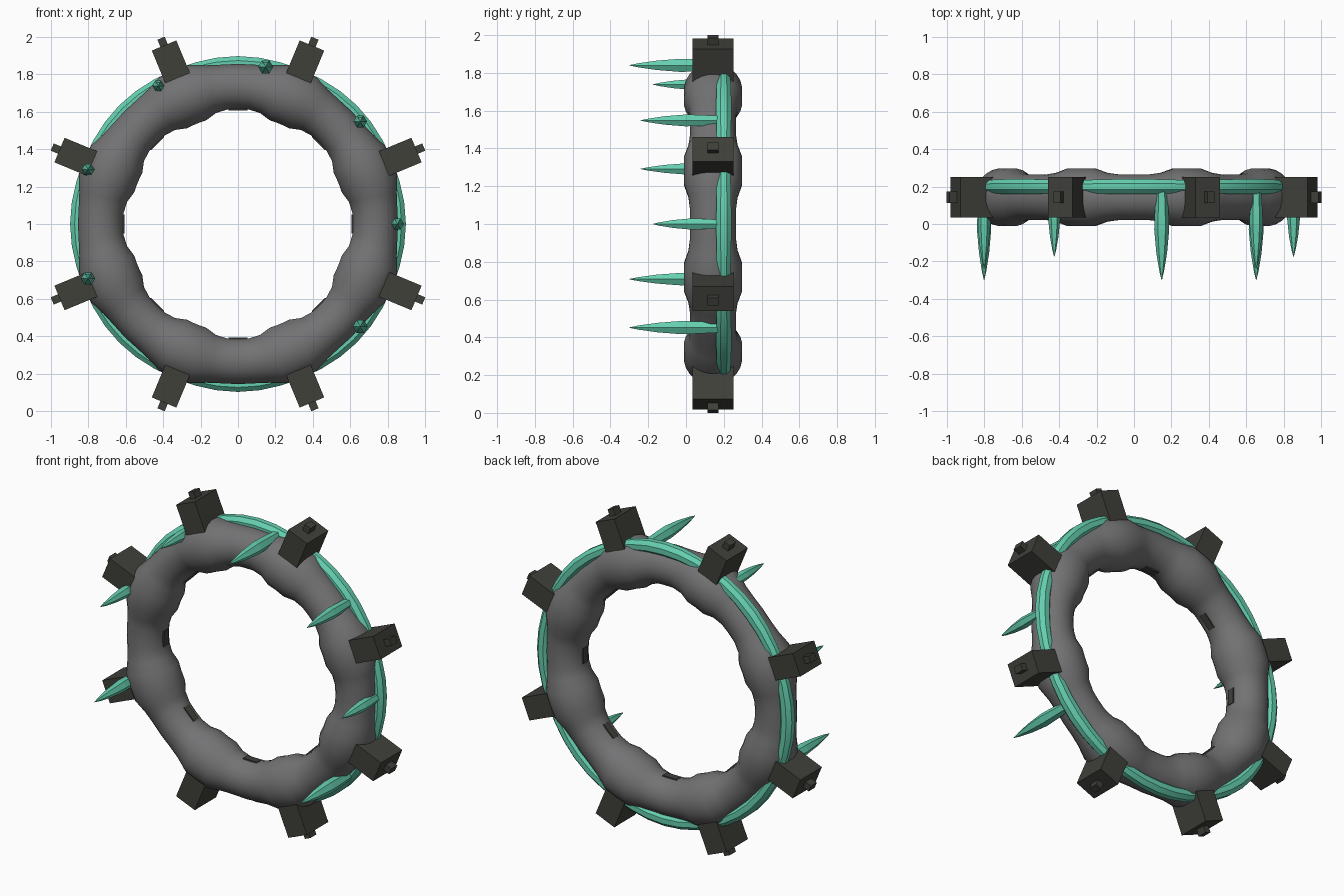
import bpy, bmesh, math
from mathutils import Matrix, Vector

cube = bpy.data.objects.get("Cube")
if cube:
    bpy.data.objects.remove(cube, do_unlink=True)

CENTRE = Vector((0, 0.143, 1))


def material(name, rgb):
    m = bpy.data.materials.new(name)
    m.use_nodes = True
    m.diffuse_color = (*rgb, 1)
    m.node_tree.nodes["Principled BSDF"].inputs["Base Color"].default_value = (*rgb, 1)
    return m


GREY = material("stone grey", (0.17, 0.17, 0.175))
DARK = material("dark metal", (0.05, 0.05, 0.042))
GREEN = material("mint green", (0.13, 0.62, 0.43))


def finish(bm, name, mat, smooth=None):
    bmesh.ops.recalc_face_normals(bm, faces=bm.faces)
    mesh = bpy.data.meshes.new(name)
    bm.to_mesh(mesh)
    bm.free()
    mesh.materials.append(mat)
    ob = bpy.data.objects.new(name, mesh)
    bpy.context.collection.objects.link(ob)
    if smooth:
        bpy.ops.object.select_all(action="DESELECT")
        ob.select_set(True)
        bpy.context.view_layer.objects.active = ob
        bpy.ops.object.shade_smooth_by_angle(angle=math.radians(smooth))
    return ob


def loft(bm, rings, closed=False):
    """Skin a list of equal rings of points; cap the ends unless closed."""
    loops = [[bm.verts.new(p) for p in ring] for ring in rings]
    n = len(loops[0])
    pairs = list(zip(loops, loops[1:])) + ([(loops[-1], loops[0])] if closed else [])
    for a, b in pairs:
        for i in range(n):
            j = (i + 1) % n
            bm.faces.new((a[i], a[j], b[j], b[i]))
    if not closed:
        bm.faces.new(loops[0])
        bm.faces.new(loops[-1])


def polar(angle, radius, y=0.0):
    return Vector((radius * math.cos(angle), y, radius * math.sin(angle))) + CENTRE


def hoop(name, mat, major, minor, y, segments, sides, smooth):
    """Ring whose tube radius minor(angle) may vary."""
    bm = bmesh.new()
    rings = []
    for s in range(segments):
        a = math.tau * s / segments
        r = minor(a)
        rings.append([polar(a, major + r * math.cos(t), y + r * math.sin(t))
                      for t in (math.tau * (k + 0.5) / sides for k in range(sides))])
    loft(bm, rings, closed=True)
    return finish(bm, name, mat, smooth)


def box(name, angle, r0, r1, width, depth):
    """Box spanning radii r0 to r1, facing outward at the given angle."""
    bm = bmesh.new()
    bmesh.ops.create_cube(bm, size=1)
    turn = Matrix.Rotation(-angle, 4, "Y")
    bm.transform(Matrix.Translation(polar(angle, (r0 + r1) / 2)) @ turn
                 @ Matrix.Diagonal((r1 - r0, depth, width, 1)))
    return finish(bm, name, DARK)


# Main ring, swelling under each block
def swelling(a):
    d = abs((math.degrees(a) % 45) - 22.5)
    k = min(1, max(0, (14 - d) / 8))
    return 0.122 + 0.034 * k * k * (3 - 2 * k)


hoop("main_ring", GREY, 0.735, swelling, 0, 64, 24, 50)

# Thin outer vine ring, in twin strands
hoop("vine_ring", GREEN, 0.857, lambda a: 0.041 + 0.003 * math.cos(8 * a), 0.057, 48, 8, 25)

# Blocks with pegs, and slot plates between them
for i in range(8):
    a = math.radians(22.5 + 45 * i)
    box(f"block_{i + 1}", a, 0.845, 1.033, 0.142, 0.215)
    box(f"peg_{i + 1}", a, 1.0, 1.075, 0.042, 0.06)
    box(f"slot_plate_{i + 1}", math.radians(45 * i), 0.607, 0.616, 0.1, 0.045)

# Thorns pointing forward: angle in degrees, tip depth, thickness
THORNS = [(0, -0.175, 0.034), (40, -0.24, 0.036), (80, -0.3, 0.04), (120, -0.175, 0.032),
          (160, -0.24, 0.034), (200, -0.3, 0.038), (-40, -0.3, 0.04)]
PROFILE = [(0, 0.75), (0.3, 0.95), (0.45, 1), (0.7, 0.72), (0.9, 0.32), (1, 0.03)]

for i, (deg, tip, thick) in enumerate(THORNS):
    base = polar(math.radians(deg), 0.853)
    base.y = 0.19
    bm = bmesh.new()
    loft(bm, [[base + Vector((thick * w * math.cos(t), (tip - base.y) * f, thick * w * math.sin(t)))
               for t in (math.tau * k / 6 for k in range(6))] for f, w in PROFILE])
    finish(bm, f"thorn_{i + 1}", GREEN)
